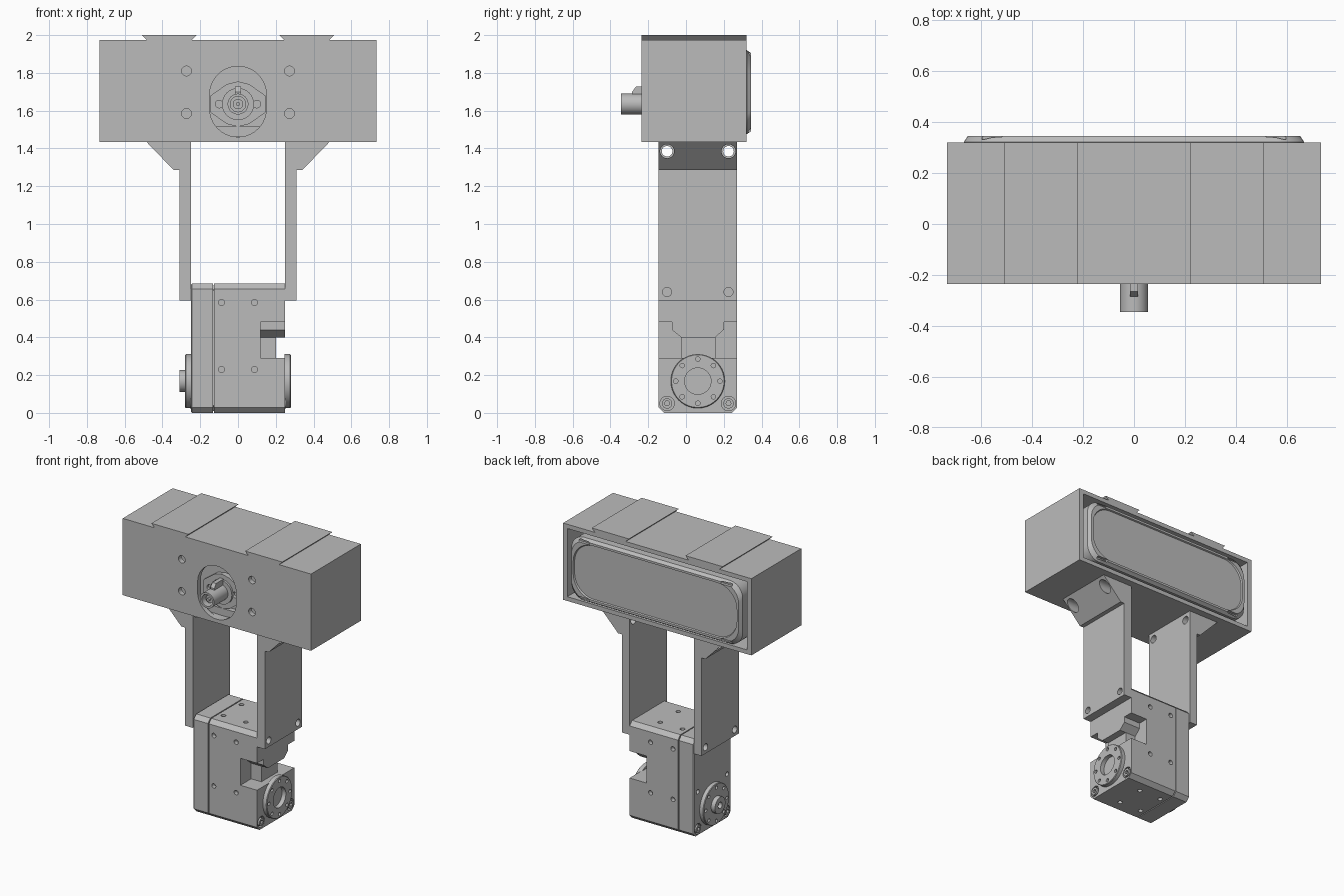
import bpy, bmesh, math

if "Cube" in bpy.data.objects:
    bpy.data.objects.remove(bpy.data.objects["Cube"])

grey = bpy.data.materials.new("machine_grey")
grey.use_nodes = True
grey.diffuse_color = (0.5, 0.5, 0.5, 1)
grey.node_tree.nodes["Principled BSDF"].inputs["Base Color"].default_value = (0.5, 0.5, 0.5, 1)


# ---- profile helpers: points are (y, z) along axis x, (x, z) along y, (x, y) along z
def circle(u, v, r, n=32):
    return [(u + r * math.cos(2 * math.pi * i / n), v + r * math.sin(2 * math.pi * i / n)) for i in range(n)]


def rect(u0, u1, v0, v1):
    return [(u0, v0), (u1, v0), (u1, v1), (u0, v1)]


def chamfered(u0, u1, v0, v1, c):
    return [(u0 + c, v0), (u1 - c, v0), (u1, v0 + c), (u1, v1 - c),
            (u1 - c, v1), (u0 + c, v1), (u0, v1 - c), (u0, v0 + c)]


def rounded(u, v, hu, hv, r, n=10):
    pts = []
    for k, (su, sv) in enumerate([(1, 1), (-1, 1), (-1, -1), (1, -1)]):
        for i in range(n + 1):
            a = math.pi / 2 * (k + i / n)
            pts.append((u + su * (hu - r) + r * math.cos(a), v + sv * (hv - r) + r * math.sin(a)))
    return pts


def add_loft(bm, axis, sections):
    place = {"x": lambda p, d: (d, p[0], p[1]),
             "y": lambda p, d: (p[0], d, p[1]),
             "z": lambda p, d: (p[0], p[1], d)}[axis]
    rings = [[bm.verts.new(place(p, d)) for p in pts] for pts, d in sections]
    faces = [bm.faces.new(rings[0]), bm.faces.new(rings[-1][::-1])]
    n = len(rings[0])
    for a, b in zip(rings, rings[1:]):
        for i in range(n):
            j = (i + 1) % n
            faces.append(bm.faces.new((a[j], a[i], b[i], b[j])))
    bmesh.ops.recalc_face_normals(bm, faces=faces)


def make(name, lofts):
    bm = bmesh.new()
    for axis, sections in lofts:
        add_loft(bm, axis, sections)
    mesh = bpy.data.meshes.new(name)
    bm.to_mesh(mesh)
    bm.free()
    mesh.materials.append(grey)
    ob = bpy.data.objects.new(name, mesh)
    bpy.context.collection.objects.link(ob)
    return ob


def bar(axis, pts, a, b):
    return (axis, [(pts, a), (pts, b)])


def cut(ob, lofts):
    cutter = make("cutter", lofts)
    cutter.hide_render = True
    mod = ob.modifiers.new("cut", "BOOLEAN")
    mod.operation, mod.solver, mod.object = "DIFFERENCE", "EXACT", cutter
    bpy.context.view_layer.objects.active = ob
    bpy.ops.object.modifier_apply(modifier="cut")
    bpy.data.objects.remove(cutter)


# ---- upper housing: open-backed box with an oval port and four bolt holes
FRONT, BACK = -0.235, 0.32
housing = make("housing", [bar("y", rect(-0.733, 0.733, 1.435, 1.975), FRONT, BACK)])
cut(housing, [bar("y", rect(-0.7, 0.7, 1.465, 1.945), -0.2, 0.5)])
cut(housing, [bar("y", rounded(0, 1.648, 0.15, 0.187, 0.15), -0.3, -0.15)]
    + [bar("y", circle(x, z, 0.026), -0.3, -0.15) for x in (-0.273, 0.273) for z in (1.585, 1.81)])

# Dovetail rails on top
for side, name in ((1, "left_rail"), (-1, "right_rail")):
    make(name, [bar("y", [(side * x, z) for x, z in
                          ((0.25, 1.97), (0.48, 1.97), (0.51, 2.0), (0.22, 2.0))], FRONT, BACK)])


# ---- rounded unit inside the housing with a sloped rim and face panel
def rim(inset, r):
    return rounded(0, 1.698, 0.667 - inset, 0.222 - inset, r)


unit = make("inner_unit", [("y", [(rim(0, 0.1), -0.14), (rim(0, 0.1), 0.322), (rim(0.015, 0.12), 0.345),
                                  (rim(0.03, 0.15), 0.345), (rim(0.034, 0.15), 0.335)])])
cut(unit, [bar("y", rounded(x, z, 0.042, 0.009, 0.008), 0.325, 0.4)
           for x in (-0.555, 0.555) for z in (1.497, 1.899)])

# ---- connector in the port
CZ = 1.635
half = [(0.145, -0.045), (0.145, 0.045), (0.06, 0.105), (0, 0.12)]
flange_pts = [(x, CZ + z) for x, z in half] + [(-x, CZ + z) for x, z in half[2:0:-1]] \
    + [(-0.145, CZ - 0.045), (-0.06, CZ - 0.105), (0, CZ - 0.12), (0.06, CZ - 0.105)]
flange = make("connector_flange", [bar("y", flange_pts, -0.175, -0.135)])
cut(flange, [bar("y", circle(x, CZ, 0.02), -0.2, -0.155) for x in (-0.1, 0.1)])
make("flange_step", [bar("y", circle(0, CZ, 0.085), -0.19, -0.17)])
make("port_ledge", [bar("y", rect(-0.14, 0.14, 1.464, 1.515), -0.175, -0.135)])
barrel = make("connector_barrel", [bar("y", circle(0, CZ, 0.055), -0.345, -0.16)])
cut(barrel, [bar("y", circle(0, CZ, 0.041), -0.4, -0.23)])
make("connector_core", [bar("y", circle(0, CZ, 0.027), -0.32, -0.225)])
make("connector_pin", [bar("y", circle(0, CZ, 0.01, 16), -0.335, -0.315)])
make("connector_key", [bar("x", [(-0.285, 1.68), (-0.285, 1.7), (-0.265, 1.728), (-0.18, 1.728), (-0.18, 1.68)],
                           -0.015, 0.015)])

# ---- side arms with flared tops
Y0, Y1, YC = -0.145, 0.27, 0.0625
BOLT_Y = (-0.1, 0.225)
arm = [(0.25, 0.595), (0.31, 0.595), (0.31, 1.285), (0.34, 1.285), (0.485, 1.435), (0.25, 1.435)]
for s, name in ((1, "left_arm"), (-1, "right_arm")):
    ob = make(name, [bar("y", [(s * x, z) for x, z in arm], Y0, Y1)])
    cut(ob, [bar("x", circle(y, z, r), s * 0.2, s * 0.6)
             for y in BOLT_Y for z, r in ((1.385, 0.028), (0.64, 0.024))])
    cut(ob, [bar("x", circle(y, 1.385, 0.037), s * 0.31, s * 0.6) for y in BOLT_Y])

# ---- gearbox: main block, seam and end cover
outline = chamfered(Y0, Y1, 0, 0.685, 0.028)
block = make("gearbox_block", [bar("x", outline, -0.126, 0.25)])
notch = [(-0.2, 0.29), (0.35, 0.29), (0.35, 0.48), (0.2, 0.48), (0.2, 0.44),
         (0.155, 0.4), (-0.025, 0.4), (-0.075, 0.44), (-0.075, 0.48), (-0.2, 0.48)]
cut(block, [bar("x", notch, 0.12, 0.4)])
holes = [bar("y", circle(x, z, 0.016, 20), a, b) for x in (-0.087, 0.087) for z in (0.23, 0.585)
         for a, b in ((-0.2, -0.115), (0.24, 0.35))]
holes += [bar("z", circle(x, YC + dy, 0.016, 20), a, b) for x in (-0.087, 0.087) for dy in (-0.1, 0.1)
          for a, b in ((-0.05, 0.03), (0.655, 0.75))]
holes += [bar("x", circle(y, 0.05, 0.038), 0.23, 0.3) for y in BOLT_Y]
cut(block, holes)
make("gearbox_post", [bar("x", rect(-0.025, 0.155, 0.285, 0.405), 0.115, 0.2)])
make("gearbox_seam", [bar("x", chamfered(Y0 + 0.01, Y1 - 0.01, 0.01, 0.675, 0.028), -0.14, -0.12)])
cover = make("gearbox_cover", [("x", [(chamfered(Y0 + 0.007, Y1 - 0.007, 0.007, 0.678, 0.028), -0.25),
                                      (outline, -0.243), (outline, -0.133)])])
cut(cover, [bar("x", circle(y, 0.05, 0.036), -0.3, -0.23) for y in BOLT_Y]
    + [bar("x", circle(y, 0.31, 0.016, 20), -0.3, -0.23) for y in BOLT_Y])
for s, side in ((1, "left"), (-1, "right")):
    for y, end in zip(BOLT_Y, ("front", "back")):
        screw = make(f"{side}_{end}_screw", [bar("x", circle(y, 0.05, 0.027), s * 0.22, s * 0.255)])
        cut(screw, [bar("x", circle(y, 0.05, 0.014, 6), s * 0.24, s * 0.3)])

# ---- output discs with a ring of bolt holes
AZ = 0.168
for s, name in ((1, "left_disc"), (-1, "right_disc")):
    disc = make(name, [("x", [(circle(YC, AZ, 0.143, 64), s * 0.245), (circle(YC, AZ, 0.143, 64), s * 0.276),
                              (circle(YC, AZ, 0.139, 64), s * 0.28)])])
    ring = [bar("x", circle(YC + 0.117 * math.cos(i * math.pi / 4), AZ + 0.117 * math.sin(i * math.pi / 4),
                            0.012, 16), s * 0.262, s * 0.3) for i in range(8)]
    if s > 0:
        ring.append(bar("x", circle(YC, AZ, 0.07, 48), 0.249, 0.3))
    cut(disc, ring)
hub = make("right_hub", [bar("x", circle(YC, AZ, 0.058, 48), -0.31, -0.27)])
cut(hub, [bar("x", circle(YC, AZ, 0.022), -0.35, -0.285)])

# ---- smooth the round walls, keep edges sharp
bpy.ops.object.select_all(action="DESELECT")
for ob in bpy.context.collection.objects:
    if ob.type == "MESH" and ob.data.materials and ob.data.materials[0] == grey:
        ob.select_set(True)
        bpy.context.view_layer.objects.active = ob
bpy.ops.object.shade_smooth_by_angle(angle=math.radians(25))
